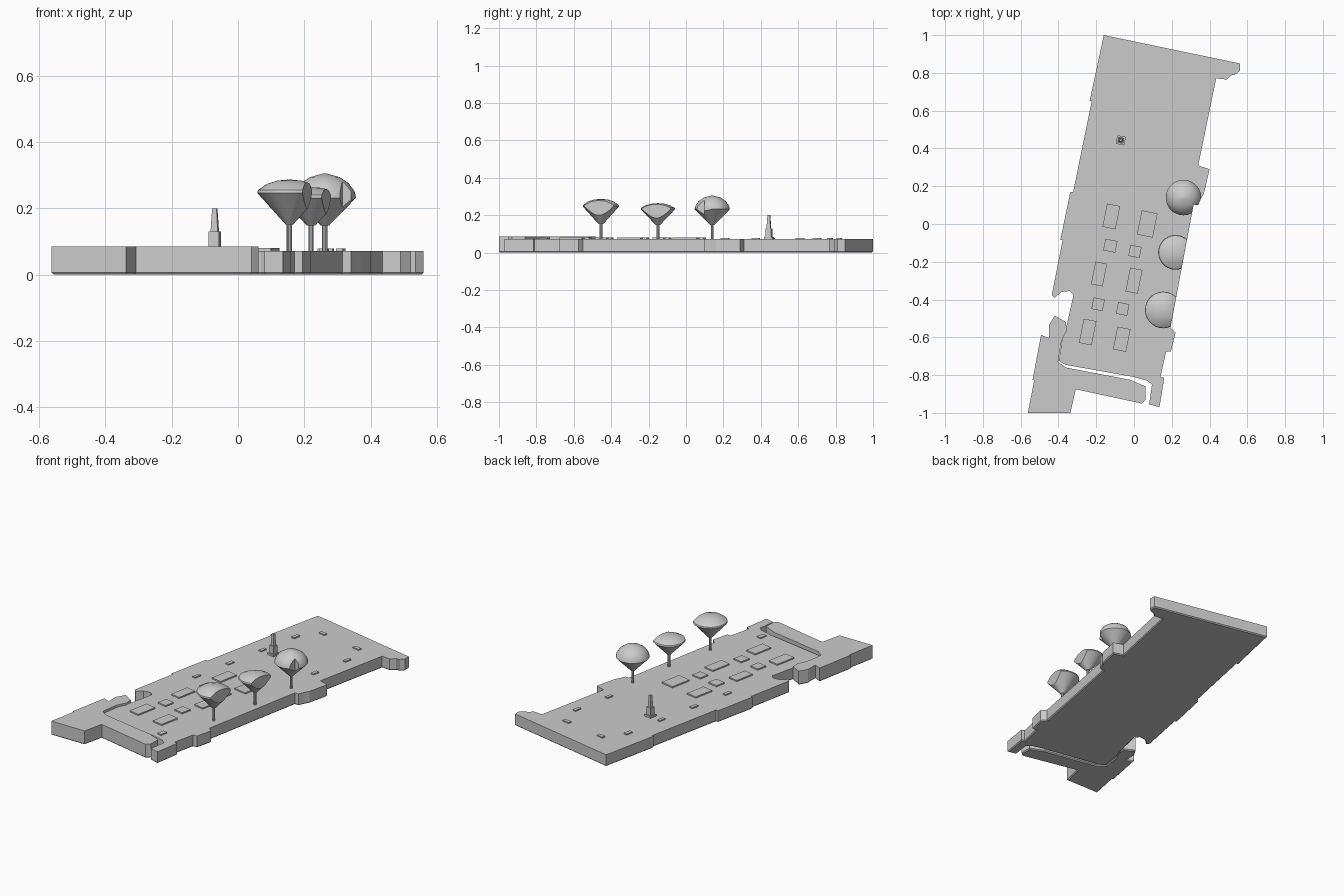
import bpy, bmesh, math
from mathutils import Matrix

grey = bpy.data.materials.new("plain grey")
grey.diffuse_color = (0.6, 0.6, 0.6, 1)
TILT = math.radians(-11.3)      # the whole site leans this far from the y axis


def finish(name, bm):
    bmesh.ops.recalc_face_normals(bm, faces=bm.faces)
    me = bpy.data.meshes.new(name)
    bm.to_mesh(me)
    bm.free()
    me.materials.append(grey)
    ob = bpy.data.objects.new(name, me)
    bpy.context.collection.objects.link(ob)
    return ob


def slab(name, outline, z0, z1, chamfer=0.0):
    bm = bmesh.new()
    base = bm.faces.new([bm.verts.new((x, y, z0)) for x, y in outline])
    rim = list(base.edges)
    ext = bmesh.ops.extrude_face_region(bm, geom=[base], use_keep_orig=True)
    for v in ext["geom"]:
        if isinstance(v, bmesh.types.BMVert):
            v.co.z = z1
    bmesh.ops.recalc_face_normals(bm, faces=bm.faces)
    if chamfer:
        bmesh.ops.bevel(bm, geom=rim, offset=chamfer, segments=1, affect='EDGES')
    return finish(name, bm)


def block(name, x, y, w, d, z0, z1, taper=1.0):
    bm = bmesh.new()
    bmesh.ops.create_cube(bm, size=1)
    for v in bm.verts:
        k = taper if v.co.z > 0 else 1
        v.co = (v.co.x * w * k, v.co.y * d * k, z1 if v.co.z > 0 else z0)
    bm.transform(Matrix.Translation((x, y, 0)) @ Matrix.Rotation(TILT, 4, 'Z'))
    return finish(name, bm)


def lathe(name, x, y, profile, sides):
    bm = bmesh.new()
    rings = []
    for r, z in profile:
        rings.append([bm.verts.new((x + r * math.cos(2 * math.pi * i / sides),
                                    y + r * math.sin(2 * math.pi * i / sides), z))
                      for i in range(sides)])
    for a, b in zip(rings, rings[1:]):
        for i in range(sides):
            j = (i + 1) % sides
            bm.faces.new((a[i], a[j], b[j], b[i]))
    bm.faces.new(rings[0])
    bm.faces.new(rings[-1])
    return finish(name, bm)


# main ground slab
ground = [(-0.16, 1.0), (0.56, 0.85), (0.56, 0.81), (0.535, 0.79), (0.52, 0.79), (0.49, 0.765),
          (0.435, 0.77), (0.34, 0.31), (0.40, 0.29), (0.37, 0.16), (0.355, 0.135), (0.34, 0.10),
          (0.315, 0.10), (0.193, -0.55), (0.22, -0.575), (0.195, -0.675), (0.17, -0.675),
          (0.14, -0.81), (0.16, -0.815), (0.135, -0.97), (0.08, -0.955), (0.095, -0.85),
          (0.07, -0.83), (0.0, -0.81), (-0.365, -0.745), (-0.398, -0.725), (-0.382, -0.62),
          (-0.355, -0.53), (-0.32, -0.375), (-0.34, -0.355), (-0.385, -0.36), (-0.42, -0.392),
          (-0.435, -0.375), (-0.378, -0.085), (-0.39, -0.085), (-0.337, 0.17), (-0.322, 0.17),
          (-0.224, 0.65), (-0.235, 0.65)]
slab("main_ground", ground, 0, 0.072, 0.006)

# raised corner slab, separated by a narrow gap
corner = [(-0.562, -1.0), (-0.337, -1.0), (-0.308, -0.875), (0.04, -0.95), (0.062, -0.93),
          (0.062, -0.86), (-0.02, -0.825), (-0.36, -0.76), (-0.402, -0.73), (-0.384, -0.62),
          (-0.357, -0.565), (-0.36, -0.52), (-0.42, -0.485), (-0.45, -0.535), (-0.45, -0.605),
          (-0.492, -0.587), (-0.537, -0.825), (-0.528, -0.825)]
slab("corner_ground", corner, 0, 0.085, 0.006)

# low beds in two rows: x, y, width, depth
beds = [(-0.12, 0.04, 0.07, 0.125), (0.07, 0.0, 0.085, 0.13),
        (-0.185, -0.265, 0.062, 0.122), (0.0, -0.30, 0.066, 0.128),
        (-0.245, -0.572, 0.068, 0.13), (-0.065, -0.61, 0.07, 0.122),
        (-0.125, -0.115, 0.065, 0.062), (0.005, -0.145, 0.06, 0.06),
        (-0.19, -0.425, 0.06, 0.062), (-0.06, -0.45, 0.06, 0.062)]
for i, b in enumerate(beds):
    block(f"bed_{i + 1}", *b, 0.06, 0.08)

# small benches around the square
benches = [(0.0, 0.82, 0.042, 0.022), (0.265, 0.77, 0.046, 0.022), (-0.10, 0.70, 0.022, 0.045),
           (0.31, 0.61, 0.02, 0.045), (-0.15, 0.453, 0.02, 0.042), (0.26, 0.372, 0.02, 0.042),
           (-0.20, 0.208, 0.022, 0.045), (-0.252, -0.038, 0.02, 0.045), (0.02, -0.76, 0.028, 0.045)]
for i, b in enumerate(benches):
    block(f"bench_{i + 1}", *b, 0.06, 0.079)

# monument: step, pedestal, tapered shaft
mx, my = -0.07, 0.443
block("monument_step", mx, my, 0.046, 0.046, 0.06, 0.083)
block("monument_pedestal", mx, my, 0.031, 0.031, 0.08, 0.13)
block("monument_shaft", mx, my, 0.022, 0.022, 0.128, 0.2, 0.62)

# trees: crowns are trimmed to the edge of the ground
trim = slab("trim_cutter", ground, 0.1, 0.4)
trees = [(0.155, -0.455, [(0.012, 0.152), (0.097, 0.247), (0.095, 0.255), (0.068, 0.274),
                          (0.035, 0.284), (0.003, 0.287)]),
         (0.22, -0.15, [(0.012, 0.148), (0.092, 0.232), (0.089, 0.24), (0.062, 0.254),
                        (0.032, 0.262), (0.003, 0.264)]),
         (0.262, 0.14, [(0.012, 0.148), (0.094, 0.232), (0.09, 0.25), (0.072, 0.276),
                        (0.045, 0.294), (0.003, 0.306)])]
for i, (x, y, prof) in enumerate(trees):
    lathe(f"tree_trunk_{i + 1}", x, y, [(0.008, 0.06), (0.008, 0.16)], 10)
    crown = lathe(f"tree_crown_{i + 1}", x, y, prof, 28)
    cut = crown.modifiers.new("trim", 'BOOLEAN')
    cut.operation, cut.object, cut.solver = 'INTERSECT', trim, 'EXACT'
    bpy.ops.object.select_all(action='DESELECT')
    crown.select_set(True)
    bpy.context.view_layer.objects.active = crown
    bpy.ops.object.modifier_apply(modifier=cut.name)
    bpy.ops.object.shade_smooth_by_angle(angle=math.radians(35))
bpy.data.objects.remove(trim)
